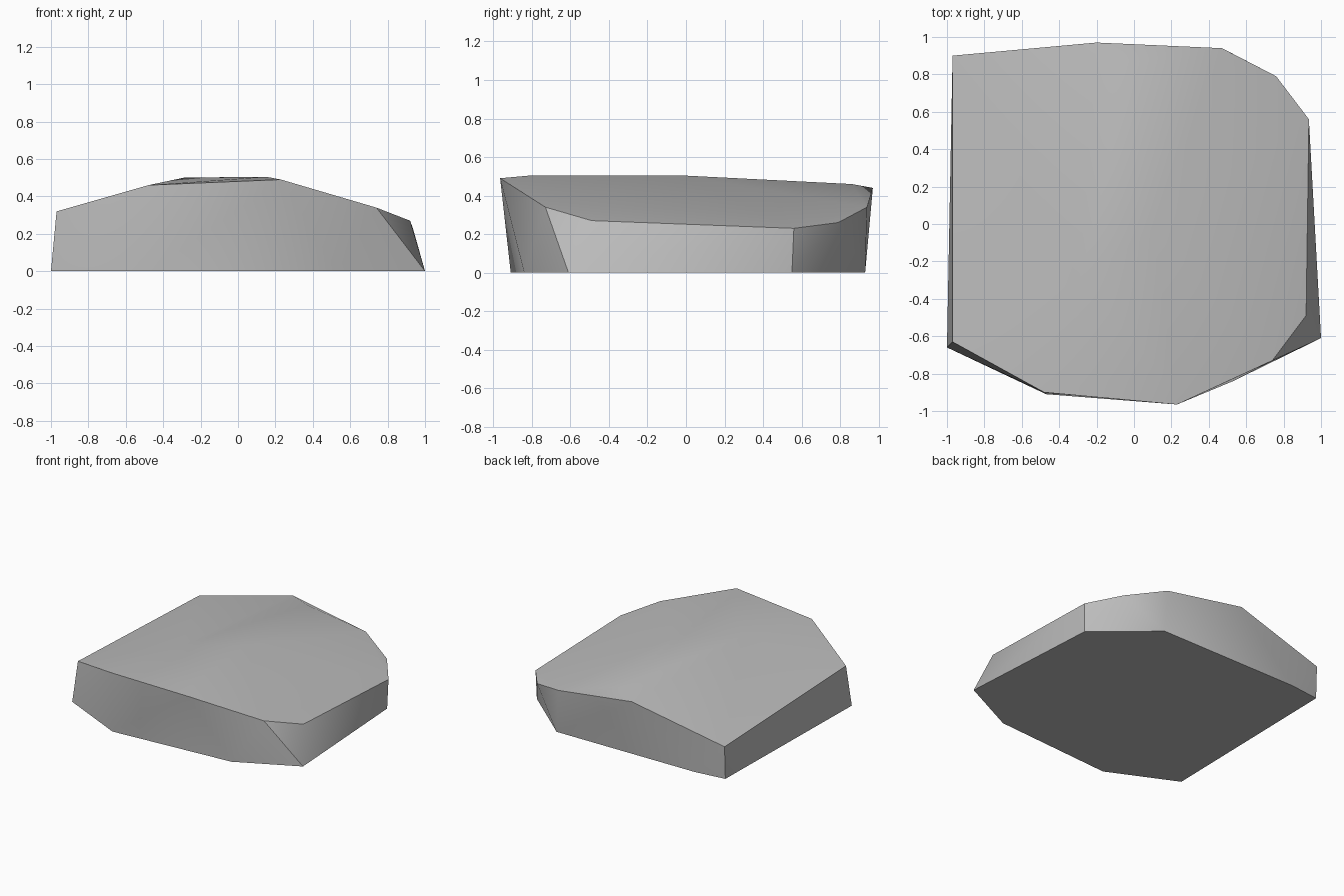
import bpy, bmesh, math

cube = bpy.data.objects.get("Cube")
if cube:
    bpy.data.objects.remove(cube, do_unlink=True)

# Stone colour
grey = bpy.data.materials.new("stone_grey")
grey.use_nodes = True
colour = (0.5, 0.5, 0.5, 1)
grey.diffuse_color = colour
grey.node_tree.nodes["Principled BSDF"].inputs["Base Color"].default_value = colour

# Flat footprint, upper rim and crown of the boulder
footprint = [(-1, -.66), (-.47, -.91), (.53, -.84), (1, -.61),
             (.93, .55), (.49, .93), (-.72, .92), (-.97, .89)]
rim = [(-.97, -.63, .32), (-.48, -.9, .46), (.23, -.965, .49), (.74, -.73, .34),
       (.92, -.49, .27), (.935, .56, .23), (.76, .79, .26), (.47, .94, .34),
       (-.2, .97, .44), (-.97, .9, .26)]
crown = [(.15, -.8, .505), (-.29, -.3, .5), (.1, -.03, .505), (0, .86, .46)]

# Wrap the points in a chiselled convex skin
bm = bmesh.new()
for p in [(x, y, 0) for x, y in footprint] + rim + crown:
    bm.verts.new(p)
hull = bmesh.ops.convex_hull(bm, input=bm.verts[:])
loose = [v for v in bm.verts if not v.link_faces]
bmesh.ops.delete(bm, geom=loose, context='VERTS')
bmesh.ops.recalc_face_normals(bm, faces=bm.faces[:])
mesh = bpy.data.meshes.new("flat_rock")
bm.to_mesh(mesh)
bm.free()
mesh.materials.append(grey)
rock = bpy.data.objects.new("flat_rock", mesh)
bpy.context.collection.objects.link(rock)

# Soft facets with sharp chipped edges
bpy.ops.object.select_all(action='DESELECT')
bpy.context.view_layer.objects.active = rock
rock.select_set(True)
bpy.ops.object.shade_smooth_by_angle(angle=math.radians(30))
